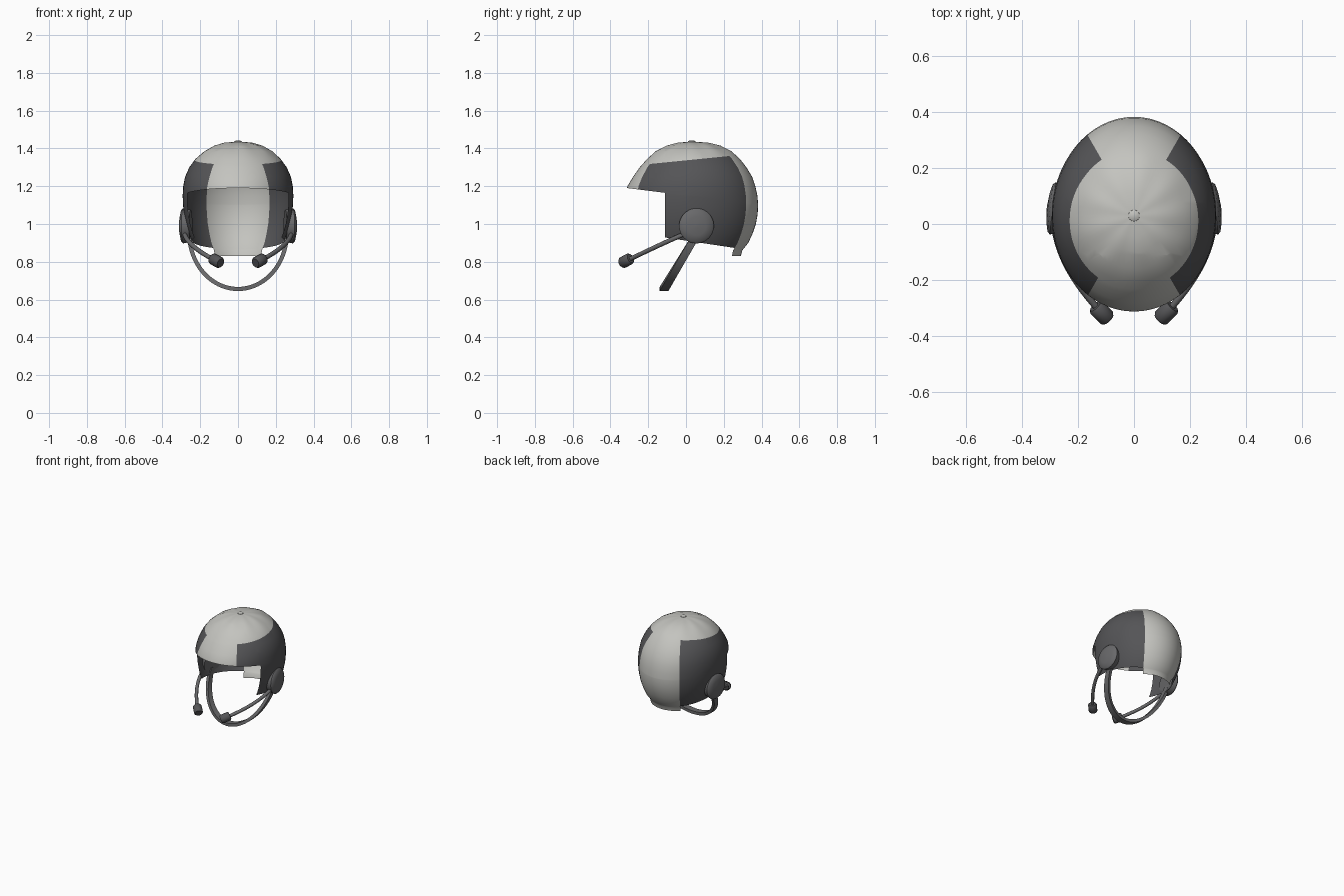
import bpy, bmesh, math
from mathutils import Vector
from mathutils.geometry import interpolate_bezier

if "Cube" in bpy.data.objects:
    bpy.data.objects.remove(bpy.data.objects["Cube"])


def material(name, rgb):
    m = bpy.data.materials.new(name)
    m.diffuse_color = (*rgb, 1)
    m.use_nodes = True
    m.node_tree.nodes["Principled BSDF"].inputs["Base Color"].default_value = m.diffuse_color
    return m


LIGHT = material("light_grey", (0.55, 0.55, 0.52))
DARK = material("dark_grey", (0.09, 0.09, 0.095))
METAL = material("mid_grey", (0.14, 0.14, 0.145))


def make_object(name, bm, mats, angle=40):
    bmesh.ops.recalc_face_normals(bm, faces=bm.faces)
    me = bpy.data.meshes.new(name)
    bm.to_mesh(me)
    bm.free()
    ob = bpy.data.objects.new(name, me)
    bpy.context.collection.objects.link(ob)
    for m in mats:
        me.materials.append(m)
    bpy.ops.object.select_all(action='DESELECT')
    ob.select_set(True)
    bpy.context.view_layer.objects.active = ob
    bpy.ops.object.shade_smooth_by_angle(angle=math.radians(angle))
    return ob


def sweep(path, section, closed_caps=True):
    """Skin rings given by section(point, tangent) along a path."""
    bm = bmesh.new()
    rings = []
    for i, p in enumerate(path):
        t = (path[min(i + 1, len(path) - 1)] - path[max(i - 1, 0)]).normalized()
        rings.append([bm.verts.new(q) for q in section(i, p, t)])
    n = len(rings[0])
    for a, b in zip(rings, rings[1:]):
        for k in range(n):
            bm.faces.new((a[k], a[(k + 1) % n], b[(k + 1) % n], b[k]))
    if closed_caps:
        bm.faces.new(rings[0])
        bm.faces.new(rings[-1])
    return bm


def tube(name, path, radii, mat, sides=16):
    def section(i, p, t):
        u = t.cross(Vector((0, 0, 1)))
        if u.length < 0.01:
            u = Vector((1, 0, 0))
        u.normalize()
        v = t.cross(u)
        return [p + radii[i] * (u * math.cos(2 * math.pi * k / sides)
                                + v * math.sin(2 * math.pi * k / sides)) for k in range(sides)]
    return make_object(name, sweep(path, section), [mat])


# Shell: egg-shaped rings, each (height, half width, front y, back y)
CY = 0.03
ROWS = [(1.434, 0.035, 0.0, 0.07), (1.43, 0.075, -0.045, 0.12), (1.415, 0.125, -0.10, 0.18),
        (1.385, 0.18, -0.16, 0.24), (1.345, 0.225, -0.205, 0.285), (1.30, 0.258, -0.245, 0.32),
        (1.25, 0.28, -0.28, 0.35), (1.20, 0.29, -0.31, 0.367), (1.15, 0.293, -0.32, 0.378),
        (1.10, 0.291, -0.325, 0.382), (1.05, 0.285, -0.325, 0.379), (1.0, 0.275, -0.325, 0.37),
        (0.95, 0.26, -0.32, 0.353), (0.90, 0.24, -0.31, 0.33), (0.86, 0.22, -0.30, 0.298),
        (0.83, 0.215, -0.30, 0.29)]
SEG = 72
bm = bmesh.new()
rings = []
for z, w, f, b in ROWS:
    ring = []
    for i in range(SEG):
        az = 2 * math.pi * i / SEG
        d = CY - f if math.cos(az) > 0 else b - CY
        a = math.atan2(d * math.sin(az), w * math.cos(az))
        fold = 1 + 0.05 * math.sin(az * 9) * max(0, (z - 1.37) / 0.07)
        ring.append(bm.verts.new((w * math.sin(a) * fold, CY - d * math.cos(a) * fold, z)))
    rings.append(ring)
top = bm.verts.new((0, CY, 1.437))
for i in range(SEG):
    j = (i + 1) % SEG
    bm.faces.new((top, rings[0][i], rings[0][j]))
    for r, s in zip(rings, rings[1:]):
        bm.faces.new((r[i], s[i], s[j], r[j]))


def score(point, normal):
    bmesh.ops.bisect_plane(bm, geom=bm.verts[:] + bm.edges[:] + bm.faces[:], dist=1e-5,
                           plane_co=point, plane_no=normal)


# Score the brim, face opening, panel top and side lower edge
score((0, -0.31, 1.19), (0, 0.125, 1))
score((0, -0.11, 1.0), (0, 1, 0))
score((0, 0.03, 1.34), (0, -0.1, 1))
score((0, 0.0, 0.912), (0, 0.15, 1))
cut = []
for f in bm.faces:
    c = f.calc_center_median()
    az = math.degrees(math.atan2(abs(c.x), CY - c.y))
    dark = 30 < az < 150 and c.z < 1.34 + 0.1 * (c.y - 0.03)
    f.material_index = int(dark)
    opening = c.y < -0.11 and c.z < 1.19 - 0.125 * (c.y + 0.31)
    if opening or (az < 150 and c.z < 0.912 - 0.15 * c.y):
        cut.append(f)
bmesh.ops.delete(bm, geom=cut, context='FACES')
make_object("helmet_shell", bm, [LIGHT, DARK], 60)

# Crown button
tube("crown_button", [Vector((0, 0.03, z)) for z in (1.425, 1.438, 1.443)],
     [0.022, 0.02, 0.01], LIGHT)

for side, s in (("left", 1), ("right", -1)):
    # Ear cup: low dome, turned slightly backwards
    centre = Vector((s * 0.285, 0.055, 0.99))
    axis = Vector((s, 0.11, 0.0)).normalized()
    tube(side + "_ear_cup", [centre + axis * h for h in (-0.035, 0.005, 0.014, 0.022, 0.026)],
         [0.085, 0.093, 0.085, 0.05, 0.005], METAL, 32)

    # Curved microphone boom
    pts = [Vector((s * x, y, z)) for x, y, z in
           ((0.285, 0.01, 0.955), (0.275, -0.12, 0.90), (0.20, -0.22, 0.85), (0.135, -0.295, 0.815))]
    boom = interpolate_bezier(pts[0], pts[1], pts[2], pts[3], 16)
    tube(side + "_microphone_boom", boom, [0.012] * 16, METAL, 12)

    # Microphone capsule
    a, b = Vector((s * 0.138, -0.293, 0.818)), Vector((s * 0.092, -0.34, 0.793))
    tube(side + "_microphone", [a.lerp(b, t) for t in (0, 0.12, 0.88, 1)],
         [0.024, 0.031, 0.031, 0.024], DARK)

# Chin strap: flat band along a leaning half ellipse
N = 40
path = []
for i in range(N + 1):
    t = math.pi * i / N
    z = 0.95 - 0.294 * math.sin(t)
    path.append(Vector((0.258 * math.cos(t), 0.06 + 0.6 * (z - 0.95), z)))


def band(i, p, t):
    n = Vector((t.z, 0, -t.x)).normalized() * 0.011
    w = Vector((0, 0.023, 0))
    return [p + n + w, p + n - w, p - n - w, p - n + w]


make_object("chin_strap", sweep(path, band), [METAL], 40)
